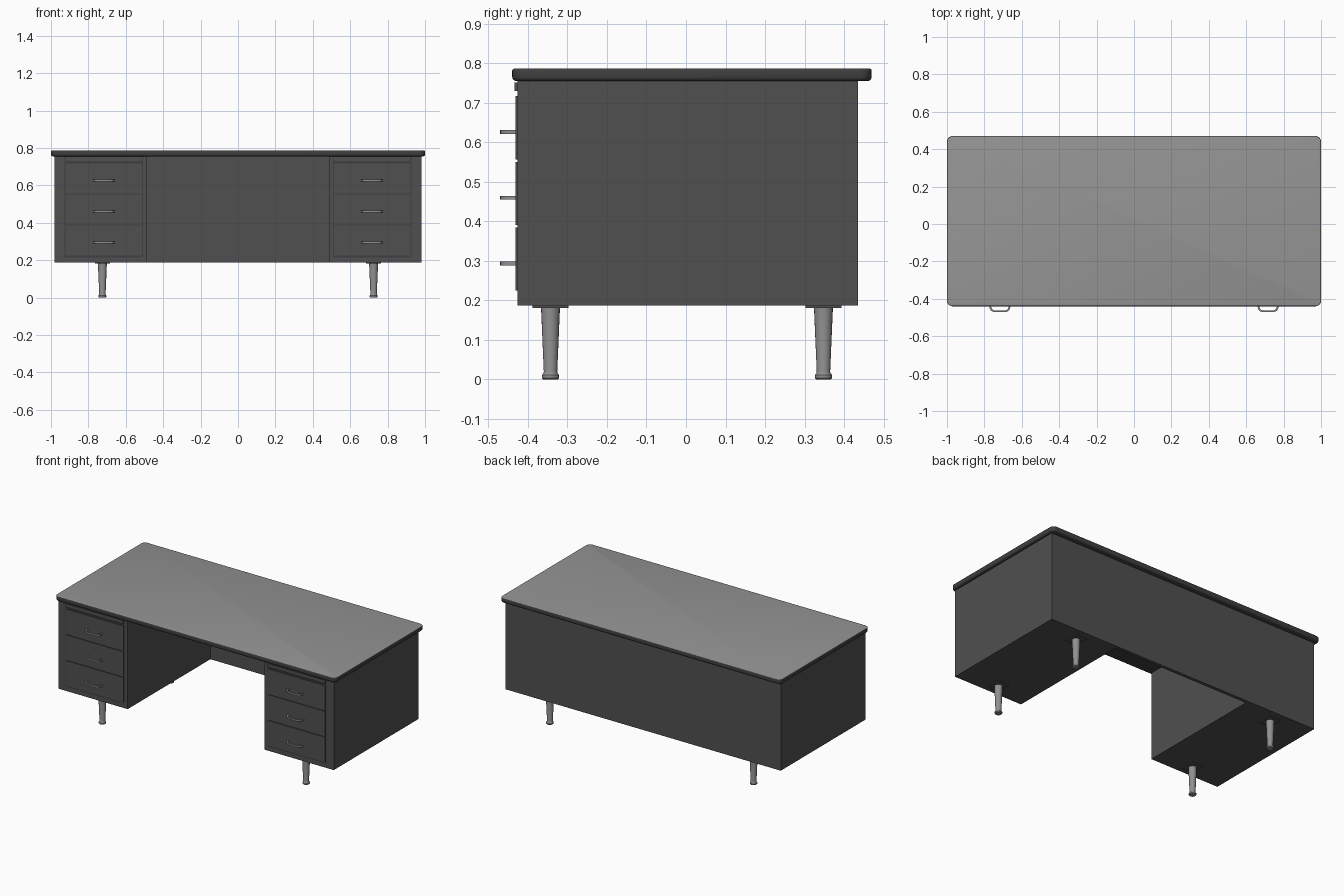
import bpy, bmesh, math
from mathutils import Matrix, Vector

cube = bpy.data.objects.get("Cube")
if cube:
    bpy.data.objects.remove(cube, do_unlink=True)


def material(name, value, rough=0.5):
    m = bpy.data.materials.new(name)
    m.use_nodes = True
    col = (value, value, value, 1)
    m.diffuse_color = col
    bsdf = m.node_tree.nodes["Principled BSDF"]
    bsdf.inputs["Base Color"].default_value = col
    bsdf.inputs["Roughness"].default_value = rough
    return m


STEEL = material("dark grey steel", 0.08)
EDGE = material("charcoal edge", 0.05)
TOP = material("light grey top", 0.30)
METAL = material("brushed metal", 0.28)


def add(name, bm, *mats):
    me = bpy.data.meshes.new(name)
    bm.normal_update()
    bm.to_mesh(me)
    bm.free()
    ob = bpy.data.objects.new(name, me)
    bpy.context.collection.objects.link(ob)
    for m in mats:
        me.materials.append(m)
    return ob


def box_bm(lo, hi):
    lo, hi = Vector(lo), Vector(hi)
    bm = bmesh.new()
    bmesh.ops.create_cube(bm, size=1, matrix=Matrix.Translation((lo + hi) / 2)
                          @ Matrix.Diagonal((hi - lo).to_4d()))
    return bm


def box(name, lo, hi, mat):
    return add(name, box_bm(lo, hi), mat)


def smooth(ob):
    bpy.ops.object.select_all(action='DESELECT')
    ob.select_set(True)
    bpy.context.view_layer.objects.active = ob
    bpy.ops.object.shade_smooth_by_angle(angle=math.radians(35))


# Desktop slab: rounded corners, softened rim, lighter upper face
bm = box_bm((-1, -0.44, 0.755), (1, 0.47, 0.787))
upright = [e for e in bm.edges if abs(e.verts[0].co.z - e.verts[1].co.z) > 0.01]
bmesh.ops.bevel(bm, geom=upright, offset=0.03, segments=6, profile=0.5, affect='EDGES')
for level, size in ((0.787, 0.006), (0.755, 0.011)):
    rim = [e for e in bm.edges if all(abs(v.co.z - level) < 1e-4 for v in e.verts)]
    bmesh.ops.bevel(bm, geom=rim, offset=size, segments=3, profile=0.5, affect='EDGES')
bm.normal_update()
for f in bm.faces:
    f.material_index = 1 if f.normal.z > 0.9 else 0
smooth(add("desktop", bm, EDGE, TOP))

# Full-width back panel
BOTTOM, HIGH, FRONT = 0.187, 0.757, -0.426
box("back_panel", (-0.98, 0.415, BOTTOM), (0.98, 0.436, HIGH), STEEL)


def handle(name, x, z):
    """Flat D-shaped pull, swept as a closed band in plan."""
    bm = bmesh.new()
    n, rings = 16, []
    for i in range(n + 1):
        a = math.pi * i / n
        c, s = math.cos(a), math.sin(a)
        ring = []
        for w, d in ((0.056, 0.040), (0.047, 0.032)):
            px = math.copysign(abs(c) ** 0.5, c) * w
            py = -0.431 - abs(s) ** 0.6 * d
            ring += [bm.verts.new((x + px, py, z + h)) for h in (-0.005, 0.005)]
        rings.append([ring[0], ring[1], ring[3], ring[2]])
    for a, b in zip(rings, rings[1:]):
        for k in range(4):
            m = (k + 1) % 4
            bm.faces.new((a[k], a[m], b[m], b[k]))
    bmesh.ops.recalc_face_normals(bm, faces=bm.faces)
    smooth(add(name, bm, METAL))


def leg(name, x, y):
    """Tapered round leg with a foot ring, lathed from its profile."""
    profile = [(0, 0), (0.018, 0), (0.022, 0.004), (0.022, 0.011), (0.018, 0.015),
               (0.017, 0.02), (0.024, 0.182), (0, 0.182)]
    bm = bmesh.new()
    vs = [bm.verts.new((r, 0, z)) for r, z in profile]
    es = [bm.edges.new(p) for p in zip(vs, vs[1:])]
    bmesh.ops.spin(bm, geom=vs + es, cent=(0, 0, 0), axis=(0, 0, 1),
                   angle=math.tau, steps=20)
    bmesh.ops.remove_doubles(bm, verts=bm.verts, dist=1e-5)
    bmesh.ops.recalc_face_normals(bm, faces=bm.faces)
    bmesh.ops.translate(bm, verts=bm.verts, vec=(x, y, 0))
    smooth(add(name, bm, METAL))
    box(name + "_plate", (x - 0.04, y - 0.046, 0.181),
        (x + 0.04, y + 0.046, BOTTOM), STEEL)


# Two drawer pedestals, mirrored across the kneehole
for side, s in (("left", 1), ("right", -1)):
    def span(name, x0, x1, y0, y1, z0, z1, mat):
        a, b = sorted((s * x0, s * x1))
        box(side + "_" + name, (a, y0, z0), (b, y1, z1), mat)

    span("pedestal", 0.487, 0.98, FRONT, 0.42, BOTTOM, HIGH, STEEL)
    span("drawer_shadow_gap", 0.509, 0.928, FRONT - 0.001, FRONT, 0.215, 0.754, EDGE)
    span("pull_out_board", 0.514, 0.923, -0.434, FRONT, 0.73, 0.752, STEEL)
    for i, z in enumerate((0.637, 0.471, 0.305)):
        span(f"drawer_{i + 1}", 0.514, 0.923, -0.432, FRONT,
             z - 0.08, z + 0.08, STEEL)
        handle(f"{side}_handle_{i + 1}", s * 0.717, z - 0.011)
    for end, y in (("front", -0.343), ("back", 0.348)):
        leg(f"{side}_{end}_leg", s * 0.725, y)
